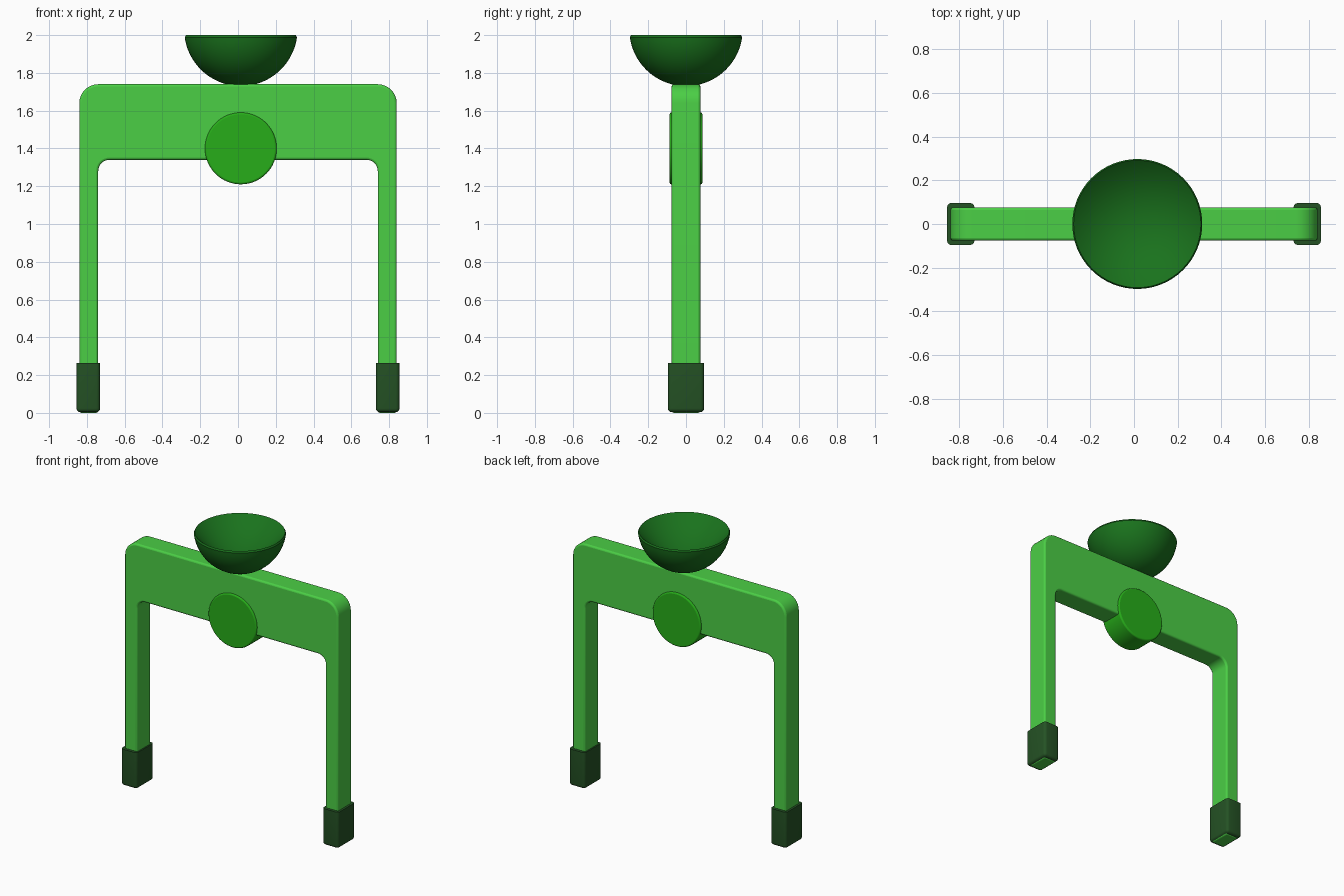
import bpy, bmesh, math

if "Cube" in bpy.data.objects:
    bpy.data.objects.remove(bpy.data.objects["Cube"])


def material(name, rgb):
    m = bpy.data.materials.new(name)
    m.diffuse_color = (*rgb, 1)
    m.use_nodes = True
    m.node_tree.nodes["Principled BSDF"].inputs["Base Color"].default_value = m.diffuse_color
    return m


LIGHT = material("light_green", (0.07, 0.62, 0.06))
MID = material("mid_green", (0.02, 0.42, 0.01))
DARK = material("dark_green", (0.01, 0.17, 0.012))
RUBBER = material("rubber_green", (0.018, 0.085, 0.018))


def finish(bm, name, mat, bevel=0, segments=3):
    bmesh.ops.recalc_face_normals(bm, faces=bm.faces)
    me = bpy.data.meshes.new(name)
    bm.to_mesh(me)
    bm.free()
    ob = bpy.data.objects.new(name, me)
    bpy.context.collection.objects.link(ob)
    me.materials.append(mat)
    if bevel:
        b = ob.modifiers.new("bevel", "BEVEL")
        b.width, b.segments = bevel, segments
        b.limit_method, b.angle_limit = "ANGLE", math.radians(40)
    bpy.ops.object.select_all(action="DESELECT")
    ob.select_set(True)
    bpy.context.view_layer.objects.active = ob
    bpy.ops.object.shade_smooth_by_angle(angle=math.radians(35))
    return ob


def arc(cx, cz, r, a0, a1, n=8):
    angles = [math.radians(a0 + (a1 - a0) * i / n) for i in range(n + 1)]
    return [(cx + r * math.cos(a), cz + r * math.sin(a)) for a in angles]


# Frame: crossbeam and two legs from one rounded profile
half = [(0.74, 0), (0.84, 0)] + arc(0.74, 1.64, 0.10, 0, 90)
inner = arc(0.68, 1.28, 0.06, 90, 0)
right = half
outline = right + [(-x, z) for x, z in reversed(right)]
outline += [(-x, z) for x, z in reversed(inner)] + inner
bm = bmesh.new()
face = bm.faces.new([bm.verts.new((x, -0.076, z)) for x, z in outline])
ext = bmesh.ops.extrude_face_region(bm, geom=[face])
moved = [v for v in ext["geom"] if isinstance(v, bmesh.types.BMVert)]
bmesh.ops.translate(bm, verts=moved, vec=(0, 0.152, 0))
finish(bm, "frame", LIGHT, 0.012)

# Rubber feet around the leg ends
for side, sx in (("left", -1), ("right", 1)):
    bm = bmesh.new()
    bmesh.ops.create_cube(bm, size=1)
    for v in bm.verts:
        v.co = (sx * 0.7925 + v.co.x * 0.125, v.co.y * 0.192, 0.134 + v.co.z * 0.26)
    low = [e for e in bm.edges if min(v.co.z for v in e.verts) < 0.1]
    bmesh.ops.bevel(bm, geom=low, offset=0.02, segments=4, profile=0.5,
                    affect="EDGES")
    finish(bm, side + "_foot", RUBBER)

# Round hub passing through the beam
bm = bmesh.new()
bmesh.ops.create_cone(bm, cap_ends=True, segments=64, radius1=0.19, radius2=0.19, depth=0.174)
for v in bm.verts:
    v.co = (0.015 + v.co.x, v.co.z, 1.40 + v.co.y)
finish(bm, "hub_disc", MID, 0.01)

# Bowl: round outside, conical inside
profile = arc(0, 2.03, 0.30, -90, -8, 20)
profile += [(0.291, 2.0), (0.283, 1.993), (0.0, 1.76)]
bm = bmesh.new()
verts = [bm.verts.new((x, 0, z)) for x, z in profile]
edges = [bm.edges.new(p) for p in zip(verts, verts[1:])]
bmesh.ops.spin(bm, geom=verts + edges, cent=(0, 0, 0), axis=(0, 0, 1),
               angle=math.tau, steps=64)
bmesh.ops.remove_doubles(bm, verts=bm.verts, dist=0.0005)
bmesh.ops.translate(bm, verts=bm.verts, vec=(0.015, 0, 0))
for v in bm.verts:
    v.co.z = min(v.co.z, 2.0)
finish(bm, "bowl", DARK)
